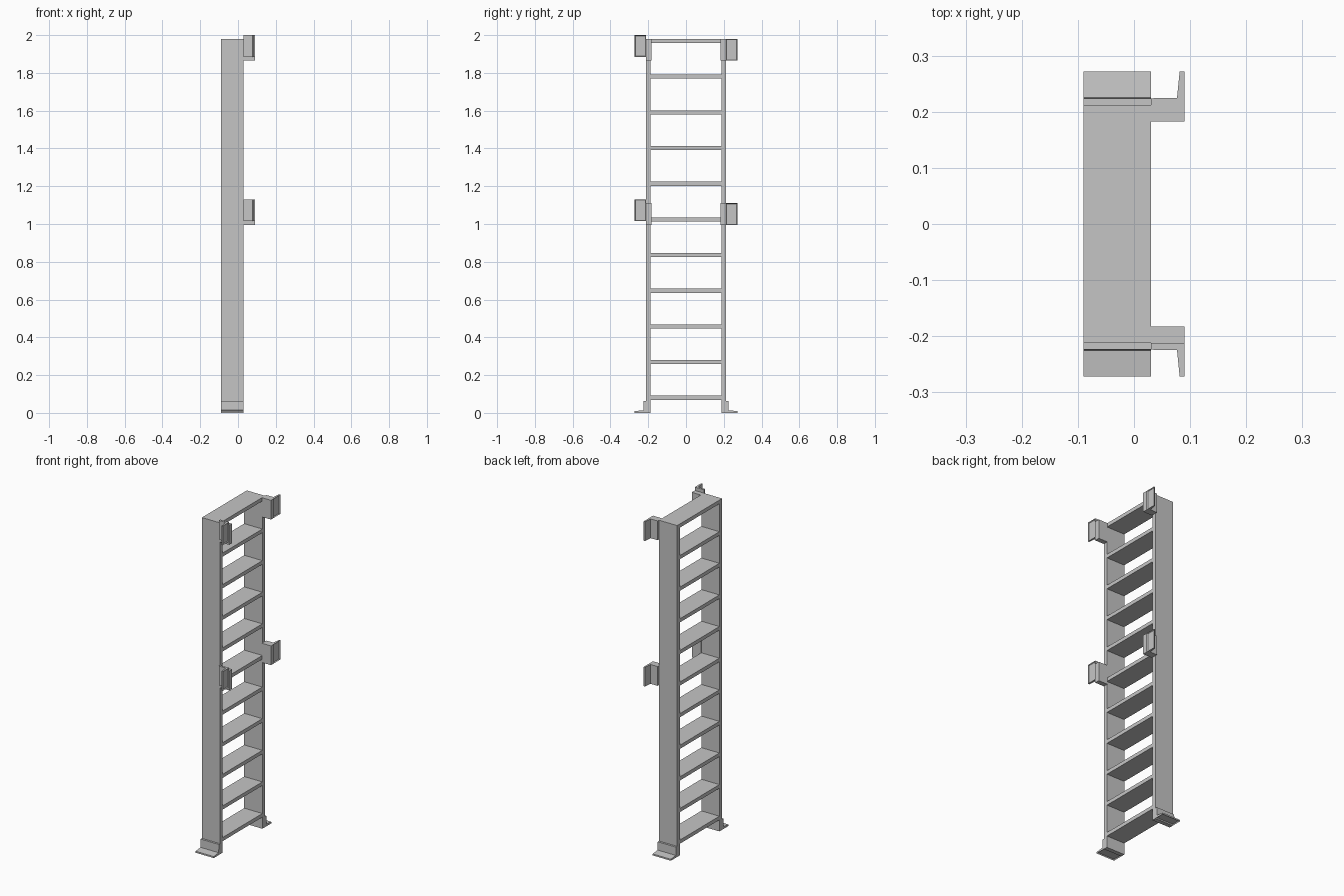
import bpy, bmesh
from mathutils import Vector

if "Cube" in bpy.data.objects:
    bpy.data.objects.remove(bpy.data.objects["Cube"], do_unlink=True)

GREY = (0.56, 0.56, 0.56, 1)
steel = bpy.data.materials.new("plain_grey")
steel.use_nodes = True
steel.diffuse_color = GREY
steel.node_tree.nodes["Principled BSDF"].inputs["Base Color"].default_value = GREY

RAIL_OUT, RAIL_IN = 0.212, 0.187
BACK, FRONT, WALL = -0.09, 0.03, 0.09
HEIGHT = 1.98


def finish(name, bm):
    bmesh.ops.recalc_face_normals(bm, faces=bm.faces)
    mesh = bpy.data.meshes.new(name)
    bm.to_mesh(mesh)
    bm.free()
    mesh.materials.append(steel)
    obj = bpy.data.objects.new(name, mesh)
    bpy.context.collection.objects.link(obj)


def box(name, low, high):
    bm = bmesh.new()
    bmesh.ops.create_cube(bm, size=1)
    low, high = Vector(low), Vector(high)
    for v in bm.verts:
        v.co = (low + high) / 2 + v.co * (high - low)
    finish(name, bm)


def angle_bracket(name, length, place):
    """Tapered L section with a recess in its mounting face;
    place maps (outward, off the mounting plane, along) to a position."""
    profile = [(0, 0), (0.06, 0), (0.06, 0.009), (0.013, 0.014),
               (0.012, 0.063), (0, 0.063)]
    bm = bmesh.new()
    section = bm.faces.new([bm.verts.new((u, v, 0)) for u, v in profile])
    top = bmesh.ops.extrude_face_region(bm, geom=[section])["geom"]
    moved = [g for g in top if isinstance(g, bmesh.types.BMVert)]
    bmesh.ops.translate(bm, verts=moved, vec=(0, 0, length))
    bmesh.ops.recalc_face_normals(bm, faces=bm.faces)
    mount = [f for f in bm.faces if all(v.co.y < 0.001 for v in f.verts)]
    bmesh.ops.inset_region(bm, faces=mount, thickness=0.005)
    bmesh.ops.translate(bm, verts=mount[0].verts, vec=(0, 0.006, 0))
    for v in bm.verts:
        v.co = place(*v.co)
    finish(name, bm)


# Side rails with their feet, wall tabs and wall brackets
for side, label, lift in ((-1, "front", 0.02), (1, "back", 0)):
    y_in, y_out = side * RAIL_IN, side * RAIL_OUT
    box(label + "_rail", (BACK, min(y_in, y_out), 0),
        (FRONT, max(y_in, y_out), HEIGHT))
    angle_bracket(label + "_foot", FRONT - BACK,
                  lambda u, v, w: (BACK + w, side * (RAIL_OUT + u), v))
    for level, z in (("lower", 0.995), ("upper", 1.865)):
        tab_in = side * 0.183
        box(f"{label}_{level}_tab", (FRONT, min(tab_in, y_out), z),
            (WALL, max(tab_in, y_out), z + 0.115))
        angle_bracket(f"{label}_{level}_bracket", 0.115,
                      lambda u, v, w: (WALL - v * 0.06 / 0.063,
                                       side * (RAIL_OUT + u), z + lift + w))

# Flat treads, evenly spaced, the last flush with the rail tops
for i in range(11):
    z = 0.069 + i * 0.1889
    box(f"tread_{i + 1}", (BACK, -RAIL_IN, z), (FRONT, RAIL_IN, z + 0.022))
